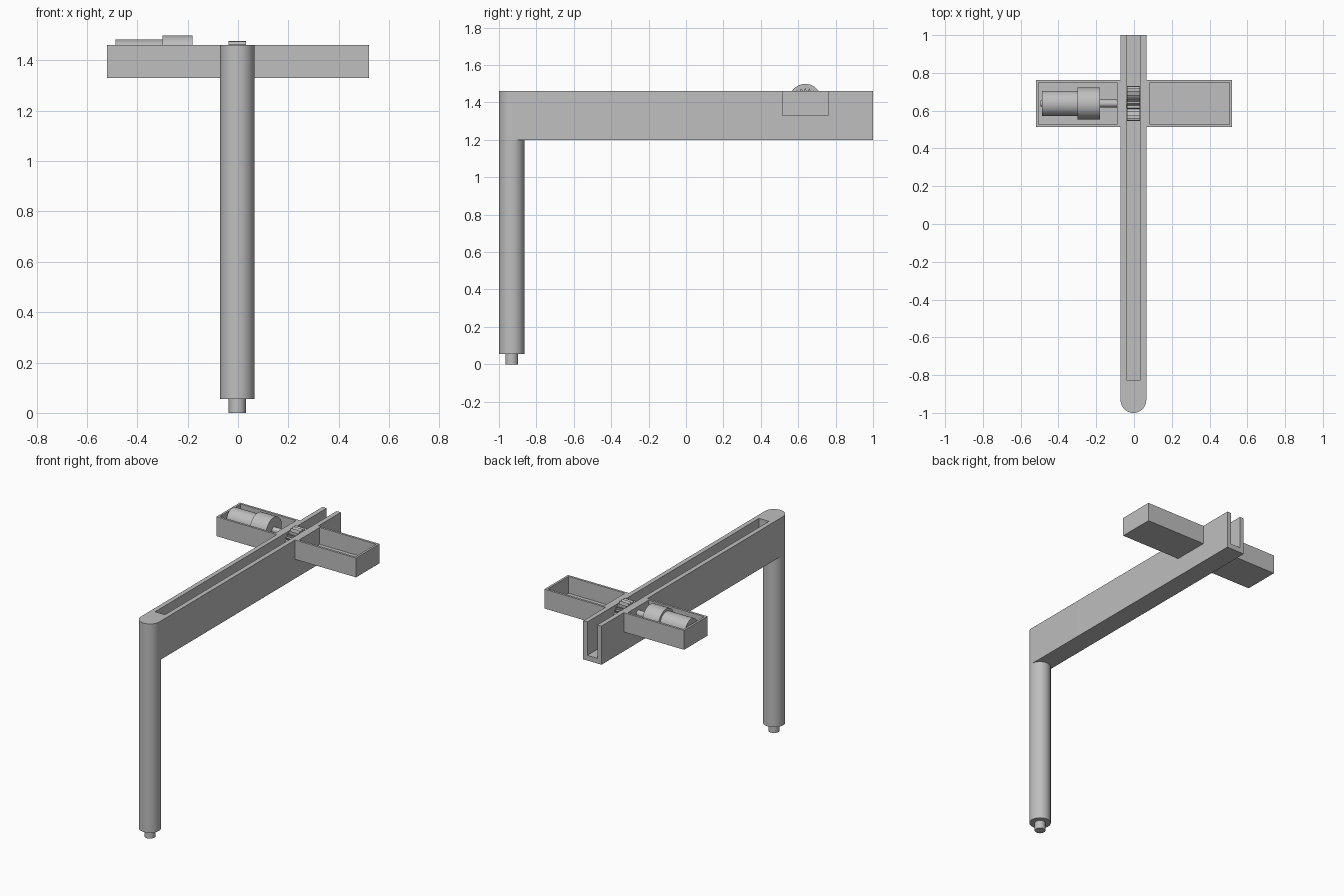
import bpy, bmesh, math
from mathutils import Matrix

cube = bpy.data.objects.get("Cube")
if cube:
    bpy.data.objects.remove(cube, do_unlink=True)

GREY = (0.52, 0.52, 0.52, 1)
mat = bpy.data.materials.new("plain grey")
mat.use_nodes = True
mat.diffuse_color = GREY
mat.node_tree.nodes["Principled BSDF"].inputs["Base Color"].default_value = GREY

MID_X, WHEEL_Y, POST_Y = -0.003, 0.638, -0.932
TOP, ARM_BOTTOM = 1.46, 1.2


def finish(name, bm, smooth=False):
    bmesh.ops.recalc_face_normals(bm, faces=bm.faces)
    mesh = bpy.data.meshes.new(name)
    bm.to_mesh(mesh)
    bm.free()
    mesh.materials.append(mat)
    ob = bpy.data.objects.new(name, mesh)
    bpy.context.collection.objects.link(ob)
    bpy.ops.object.select_all(action="DESELECT")
    ob.select_set(True)
    bpy.context.view_layer.objects.active = ob
    if smooth:
        bpy.ops.object.shade_smooth_by_angle(angle=math.radians(30))
    return ob


def prism(name, outline, low, high, matrix=Matrix(), smooth=False):
    """Extrude a flat outline from low to high along local z."""
    bm = bmesh.new()
    face = bm.faces.new([bm.verts.new((x, y, low)) for x, y in outline])
    new = bmesh.ops.extrude_face_region(bm, geom=[face])["geom"]
    verts = [v for v in new if isinstance(v, bmesh.types.BMVert)]
    bmesh.ops.translate(bm, verts=verts, vec=(0, 0, high - low))
    bmesh.ops.transform(bm, matrix=matrix, verts=bm.verts)
    return finish(name, bm, smooth)


def box(name, x0, x1, y0, y1, z0, z1):
    return prism(name, [(x0, y0), (x1, y0), (x1, y1), (x0, y1)], z0, z1)


def circle(r, cx=0, cy=0, n=48):
    return [(cx + r * math.cos(i * math.tau / n), cy + r * math.sin(i * math.tau / n))
            for i in range(n)]


def along_x(name, outline, x0, x1, z):
    """Prism whose axis runs along x, centred on the wheel line."""
    turn = Matrix.Translation((0, WHEEL_Y, z)) @ Matrix.Rotation(math.pi / 2, 4, "Y")
    return prism(name, outline, x0, x1, turn, True)


def carve(ob, cutter):
    """Cut a pocket and discard the cutter."""
    mod = ob.modifiers.new("pocket", "BOOLEAN")
    mod.operation, mod.object, mod.solver = "DIFFERENCE", cutter, "EXACT"
    bpy.ops.object.select_all(action="DESELECT")
    bpy.context.view_layer.objects.active = ob
    ob.select_set(True)
    bpy.ops.object.modifier_apply(modifier=mod.name)
    bpy.data.objects.remove(cutter, do_unlink=True)


# Upright post with a peg at the foot
prism("post", circle(0.068, MID_X, POST_Y), 0.055, ARM_BOTTOM, smooth=True)
prism("foot_peg", circle(0.034, MID_X, POST_Y), 0, 0.06, smooth=True)

# Channel arm with a rounded front end, open at the back
R = 0.068
nose = [(MID_X + R * math.cos(a), POST_Y + R * math.sin(a))
        for a in (math.pi + i * math.pi / 24 for i in range(25))]
arm = prism("arm", nose + [(MID_X + R, 1), (MID_X - R, 1)], ARM_BOTTOM, TOP, smooth=True)
carve(arm, box("slot_cutter", MID_X - 0.037, MID_X + 0.037, -0.825, 1.1, 1.235, 1.6))

# Open trays on both sides of the arm
for side, name in ((-1, "right_tray"), (1, "left_tray")):
    xs = sorted((MID_X + side * R, side * 0.52))
    inner = sorted((MID_X + side * 0.088, side * 0.505))
    tray = box(name, *xs, 0.513, 0.763, 1.33, TOP)
    carve(tray, box("tray_cutter", *inner, 0.528, 0.748, 1.347, 1.6))

# Motor lying in the right tray
MOTOR_Z = 1.415
along_x("motor_can", circle(0.067), -0.487, -0.30, MOTOR_Z)
along_x("motor_end_cap", circle(0.015), -0.496, -0.48, MOTOR_Z)
along_x("gearbox", circle(0.084), -0.30, -0.18, MOTOR_Z)
along_x("drive_shaft", circle(0.02), -0.19, MID_X, MOTOR_Z)

# Toothed drive wheel in the channel
teeth = 24
outline = []
for i in range(teeth * 2):
    a = i * math.pi / teeth
    r = 0.092 if i % 2 == 0 else 0.074
    outline.append((r * math.cos(a), r * math.sin(a)))
along_x("drive_wheel", outline, MID_X - 0.034, MID_X + 0.034, 1.385)
